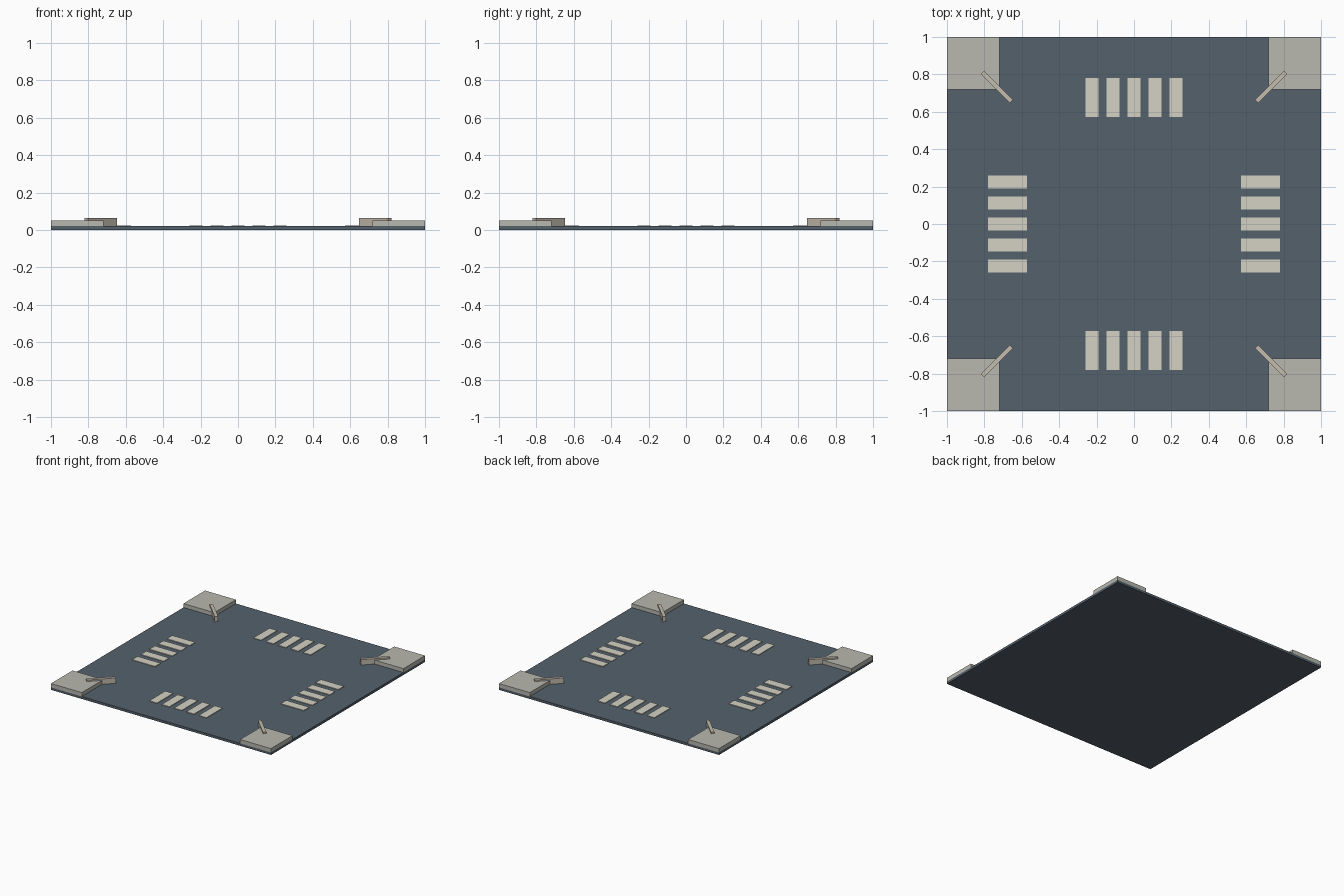
import bpy
import math

if "Cube" in bpy.data.objects:
    bpy.data.objects.remove(bpy.data.objects["Cube"])


def material(name, color):
    m = bpy.data.materials.new(name)
    m.diffuse_color = (*color, 1)
    m.use_nodes = True
    m.node_tree.nodes["Principled BSDF"].inputs["Base Color"].default_value = m.diffuse_color
    return m


asphalt = material("asphalt", (0.09, 0.12, 0.15))
concrete = material("concrete", (0.48, 0.48, 0.43))
paint = material("paint", (0.66, 0.64, 0.55))
kerb = material("kerb", (0.55, 0.50, 0.42))


def box(name, x, y, z0, z1, sx, sy, mat, angle=0):
    bpy.ops.mesh.primitive_cube_add(size=1, location=(x, y, (z0 + z1) / 2),
                                    rotation=(0, 0, angle))
    ob = bpy.context.object
    ob.name = name
    ob.scale = (sx, sy, z1 - z0)
    bpy.ops.object.transform_apply(location=False, rotation=False, scale=True)
    ob.data.materials.append(mat)
    return ob


# Road slab
ROAD = 0.02
box("road_slab", 0, 0, 0, ROAD, 2, 2, asphalt)

# Raised pavement corners, each with a diagonal kerb ramp
for sx in (-1, 1):
    for sy in (-1, 1):
        box("pavement_corner", sx * 0.86, sy * 0.86, ROAD, 0.052, 0.28, 0.28, concrete)
        box("corner_kerb", sx * 0.733, sy * 0.733, ROAD, 0.064, 0.22, 0.026, kerb,
            math.radians(45 * sx * sy))

# Crosswalk stripes on all four arms
for i in range(-2, 3):
    for side in (-1, 1):
        box("crosswalk_stripe", i * 0.1125, side * 0.676, ROAD, 0.025, 0.07, 0.208, paint)
        box("crosswalk_stripe", side * 0.676, i * 0.1125, ROAD, 0.025, 0.208, 0.07, paint)
